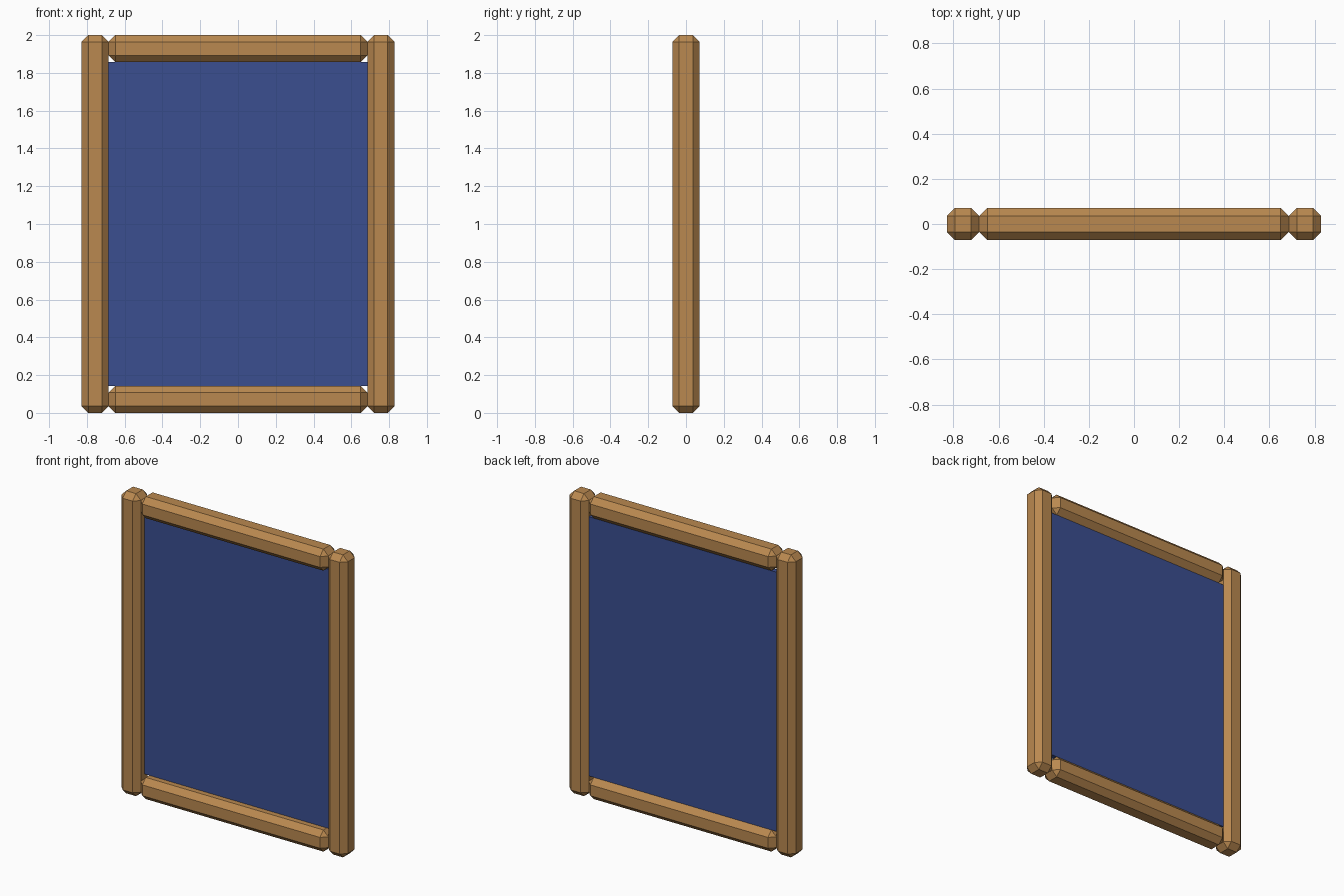
import bpy, bmesh

if "Cube" in bpy.data.objects:
    bpy.data.objects.remove(bpy.data.objects["Cube"])


def material(name, color):
    m = bpy.data.materials.new(name)
    m.diffuse_color = (*color, 1)
    m.use_nodes = True
    m.node_tree.nodes["Principled BSDF"].inputs["Base Color"].default_value = m.diffuse_color
    return m


def box(name, center, size, mat, chamfer=0):
    bm = bmesh.new()
    bmesh.ops.create_cube(bm, size=1)
    bmesh.ops.scale(bm, vec=size, verts=bm.verts)
    if chamfer:
        bmesh.ops.bevel(bm, geom=bm.edges[:], offset=chamfer, segments=1,
                        affect='EDGES')
    mesh = bpy.data.meshes.new(name)
    bm.to_mesh(mesh)
    bm.free()
    mesh.materials.append(mat)
    obj = bpy.data.objects.new(name, mesh)
    obj.location = center
    bpy.context.collection.objects.link(obj)
    return obj


wood = material("wood", (0.49, 0.25, 0.08))
blue = material("blue_panel", (0.043, 0.077, 0.28))

W, T = 1.657, 0.143              # overall width, bar thickness
C = T / 4                        # chamfer
inner = W - 2 * T

# Upright posts
for side, s in (("left", -1), ("right", 1)):
    box(f"{side}_post", (s * (W - T) / 2, 0, 1), (T, T, 2), wood, C)

# Horizontal rails between the posts
for name, z in (("bottom_rail", T / 2), ("top_rail", 2 - T / 2)):
    box(name, (0, 0, z), (inner, T, T), wood, C)

# Infill panel, set towards the back of the frame
box("panel", (0, C / 2, 1), (inner, C, 2 - 2 * T), blue)
